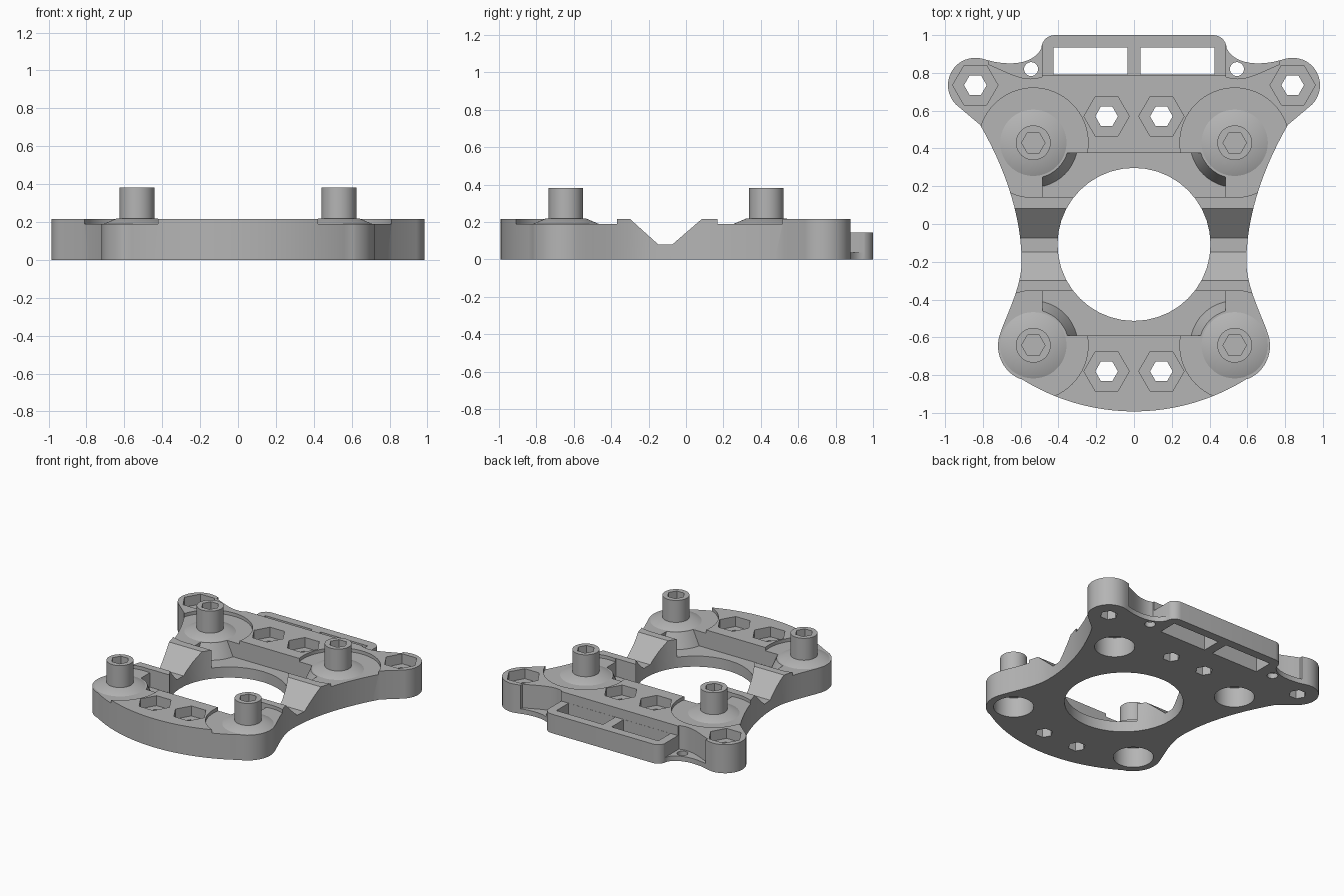
import bpy
import bmesh
from math import cos, sin, radians, tau
from mathutils import Vector
from mathutils.geometry import interpolate_bezier

cube = bpy.data.objects.get("Cube")
if cube:
    bpy.data.objects.remove(cube)

grey = bpy.data.materials.new("mid grey")
grey.use_nodes = True
colour = (0.46, 0.46, 0.46, 1)
grey.diffuse_color = colour
grey.node_tree.nodes["Principled BSDF"].inputs["Base Color"].default_value = colour

TOP = 0.215      # upper face of the plate
RIM = 0.19       # floor of the round recesses
LEDGE = 0.08     # floor of the inner pockets and the notch
ABOVE = 0.5      # cutters run past the top
BELOW = -0.1     # cutters run past the bottom
SIDES = (-1, 1)
MOUNTS = [(s * 0.533, y) for s in SIDES for y in (0.43, -0.642)]
NUTS = [(s * x, y) for s in SIDES for x, y in ((0.145, 0.57), (0.145, -0.78), (0.84, 0.735))]


def make(name, bm):
    bmesh.ops.recalc_face_normals(bm, faces=bm.faces)
    mesh = bpy.data.meshes.new(name)
    bm.to_mesh(mesh)
    bm.free()
    mesh.materials.append(grey)
    ob = bpy.data.objects.new(name, mesh)
    bpy.context.collection.objects.link(ob)
    return ob


def prism(name, points, low, high, axis="z"):
    """Extrude a flat outline along z, or a (y, z) outline along x."""
    bm = bmesh.new()
    place = (lambda a, b: (a, b, low)) if axis == "z" else (lambda a, b: (low, a, b))
    face = bm.faces.new([bm.verts.new(place(*p)) for p in points])
    ext = bmesh.ops.extrude_face_region(bm, geom=[face])
    move = Vector((0, 0, high - low)) if axis == "z" else Vector((high - low, 0, 0))
    bmesh.ops.translate(bm, vec=move,
                        verts=[v for v in ext["geom"] if isinstance(v, bmesh.types.BMVert)])
    return make(name, bm)


def arc(x, y, r, start, end, n=16):
    angles = [radians(start + (end - start) * i / n) for i in range(n + 1)]
    return [(x + r * cos(a), y + r * sin(a)) for a in angles]


def curve(*pts, n=14):
    p = [Vector((*q, 0)) for q in pts]
    return [(v.x, v.y) for v in interpolate_bezier(*p, n)]


def ring(x, y, r, n):
    return [(x + r * cos(tau * i / n), y + r * sin(tau * i / n)) for i in range(n)]


def round_bar(name, x, y, r, low, high, n=48):
    return prism(name, ring(x, y, r, n), low, high)


def block(x0, x1, y0, y1, low, high):
    return prism("cutter", [(x0, y0), (x1, y0), (x1, y1), (x0, y1)], low, high)


def cone(name, x, y, r_low, r_high, low, high):
    bm = bmesh.new()
    bmesh.ops.create_cone(bm, cap_ends=True, segments=48, radius1=r_low,
                          radius2=r_high, depth=high - low)
    bmesh.ops.translate(bm, vec=(x, y, (low + high) / 2), verts=bm.verts)
    return make(name, bm)


def cut(target, cutters):
    """Subtract every cutter from the target and throw the cutters away."""
    for c in cutters:
        c.hide_render = True
        mod = target.modifiers.new("cut", "BOOLEAN")
        mod.operation = "DIFFERENCE"
        mod.solver = "EXACT"
        mod.object = c
    graph = bpy.context.evaluated_depsgraph_get()
    mesh = bpy.data.meshes.new_from_object(target.evaluated_get(graph))
    target.modifiers.clear()
    target.data = mesh
    for c in cutters:
        bpy.data.objects.remove(c)
    return target


# Plate outline: one half from front to back, then mirrored
half = arc(0, 0.13, 1.122, -90, -58)
half += arc(0.53, -0.645, 0.19, -66, 20)
half += curve((0.709, -0.58), (0.67, -0.47), (0.595, -0.33), (0.595, -0.2))[1:]
half += curve((0.595, -0.2), (0.595, 0.05), (0.69, 0.31), (0.815, 0.525))[1:]
half += arc(0.84, 0.735, 0.145, -45, 105)
half += curve((0.80, 0.875), (0.70, 0.84), (0.54, 0.83), (0.49, 0.93))[1:]
half += arc(0.42, 0.93, 0.07, 0, 90, 8)[1:]
outline = half + [(-x, y) for x, y in reversed(half) if x > 0.001]
plate = prism("mount_plate", outline, 0, TOP)

cutters = []
# Round recesses around the posts, with blind holes underneath
for x, y in MOUNTS:
    cutters.append(round_bar("cutter", x, y, 0.29, RIM, ABOVE, 64))
    cutters.append(round_bar("cutter", x, y, 0.137, BELOW, 0.15))

# Inner pockets in front of and behind the main hole, leaving sloped corners
for y0, y1 in ((0.14, 0.375), (-0.59, -0.352)):
    pocket = block(-0.485, 0.485, y0, y1, LEDGE, ABOVE)
    corners = [cone("cutter", x, y, 0.24, 0.185, LEDGE - 0.01, RIM + 0.005) for x, y in MOUNTS]
    cutters.append(cut(pocket, corners))

# Main hole and the notch across both arms
cutters.append(round_bar("cutter", 0, -0.108, 0.405, BELOW, ABOVE, 40))
notch = [(-0.148, LEDGE), (-0.073, LEDGE), (0.083, TOP), (0.083, ABOVE),
         (-0.298, ABOVE), (-0.298, TOP)]
cutters.append(prism("cutter", notch, -0.9, 0.9, "x"))

# Hexagonal nut seats with through holes
for x, y in NUTS:
    cutters.append(prism("cutter", ring(x, y, 0.12, 6), 0.14, ABOVE))
    cutters.append(prism("cutter", ring(x, y, 0.06, 6), BELOW, ABOVE))

# Rear frame with two windows, and thin screw flanges at its sides
cutters.append(block(-0.488, 0.488, 0.79, 1.1, 0.143, ABOVE))
for s in SIDES:
    flange = curve((0.486, 0.78), (0.58, 0.745), (0.66, 0.80), (0.77, 0.845))
    flange += [(0.77, 1.1), (0.486, 1.1)]
    cutters.append(prism("cutter", [(s * x, y) for x, y in flange], 0.037, ABOVE))
    cutters.append(round_bar("cutter", s * 0.545, 0.82, 0.037, BELOW, ABOVE, 24))
    x0, x1 = sorted((s * 0.035, s * 0.425))
    cutters.append(block(x0, x1, 0.791, 0.935, BELOW, ABOVE))

cut(plate, cutters)
parts = [plate]

# Posts on low mounds, each with a hexagonal socket
for x, y in MOUNTS:
    place = ("rear" if y > 0 else "front") + ("_left" if x > 0 else "_right")
    parts.append(cone(place + "_mound", x, y, 0.185, 0.11, RIM - 0.004, TOP + 0.003))
    post = round_bar(place + "_post", x, y, 0.092, 0.18, 0.383)
    parts.append(cut(post, [prism("cutter", ring(x, y, 0.062, 6), 0.28, ABOVE)]))

# Smooth the round walls and keep the edges sharp
bpy.ops.object.select_all(action="DESELECT")
for ob in parts:
    ob.select_set(True)
bpy.context.view_layer.objects.active = plate
bpy.ops.object.shade_smooth_by_angle(angle=radians(30))
